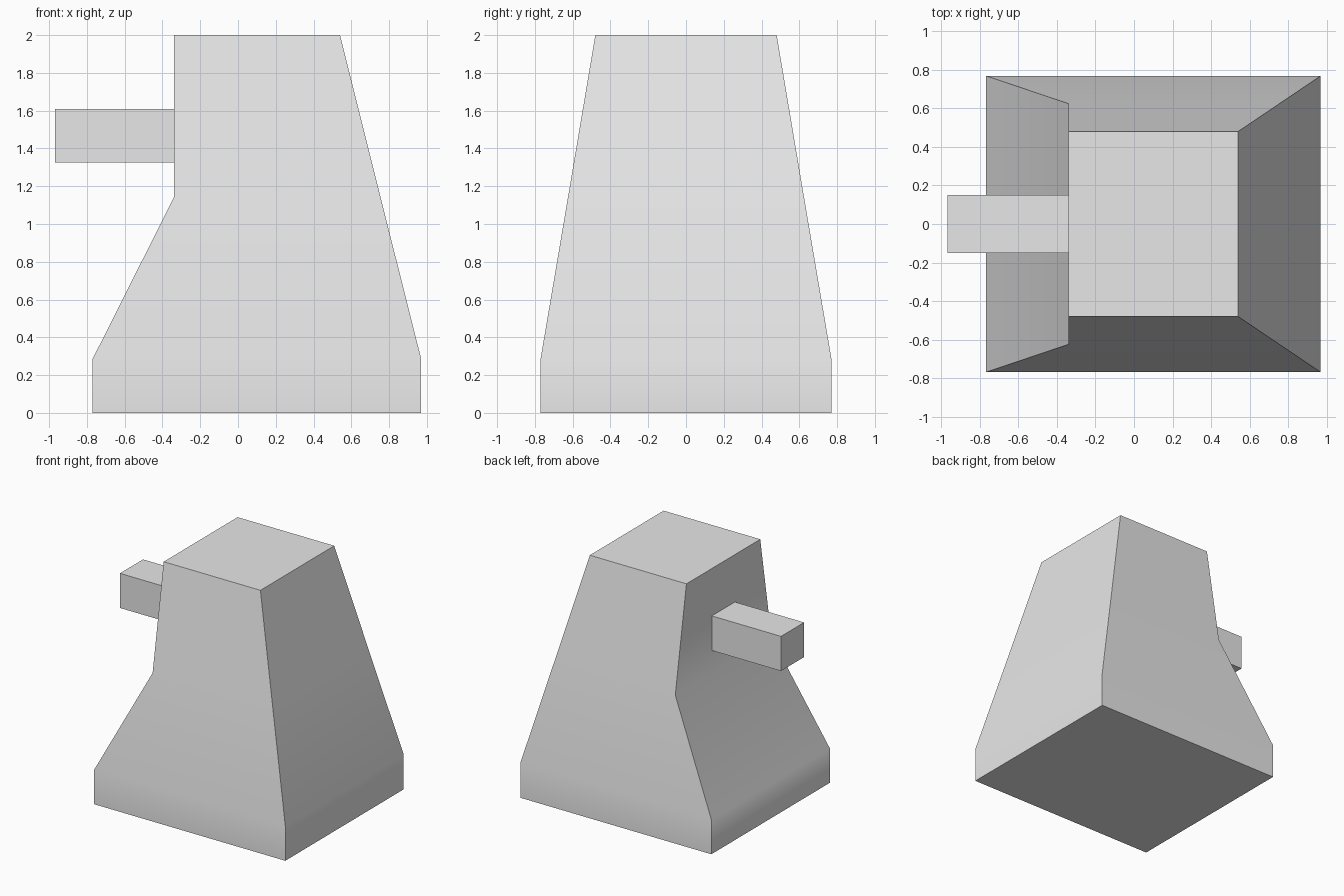
import bpy, bmesh

cube = bpy.data.objects.get("Cube")
if cube:
    bpy.data.objects.remove(cube, do_unlink=True)

# One plain grey for everything
GREY = (0.8, 0.8, 0.8, 1.0)
grey = bpy.data.materials.new("plain grey")
grey.use_nodes = True
grey.diffuse_color = GREY
grey.node_tree.nodes["Principled BSDF"].inputs["Base Color"].default_value = GREY


def loft(name, sections):
    """Skin rectangular sections (x_min, x_max, half_depth, z), bottom to top."""
    bm = bmesh.new()
    rings = [[bm.verts.new(p) for p in ((a, -h, z), (b, -h, z), (b, h, z), (a, h, z))]
             for a, b, h, z in sections]
    bm.faces.new(rings[0][::-1])
    bm.faces.new(rings[-1])
    for low, high in zip(rings, rings[1:]):
        for i in range(4):
            j = (i + 1) % 4
            bm.faces.new((low[i], low[j], high[j], high[i]))
    mesh = bpy.data.meshes.new(name)
    bm.to_mesh(mesh)
    bm.free()
    mesh.materials.append(grey)
    obj = bpy.data.objects.new(name, mesh)
    bpy.context.collection.objects.link(obj)
    return obj


# Tapered body: upright plinth, splayed lower part, upright wall on the beam side
body = loft("tapered_body", [
    (-0.77, 0.97, 0.77, 0.0),
    (-0.77, 0.97, 0.77, 0.285),
    (-0.34, 0.755, 0.625, 1.14),
    (-0.34, 0.54, 0.48, 2.0),
])

# Soft shading over the shallow bends, led by the large faces
bpy.ops.object.select_all(action="DESELECT")
body.select_set(True)
bpy.context.view_layer.objects.active = body
bpy.ops.object.shade_smooth_by_angle(angle=0.5236)
weighted = body.modifiers.new("weighted normals", "WEIGHTED_NORMAL")
weighted.keep_sharp = True

# Square beam sticking out of the upright wall
loft("side_beam", [(-0.97, -0.33, 0.15, 1.325), (-0.97, -0.33, 0.15, 1.61)])
